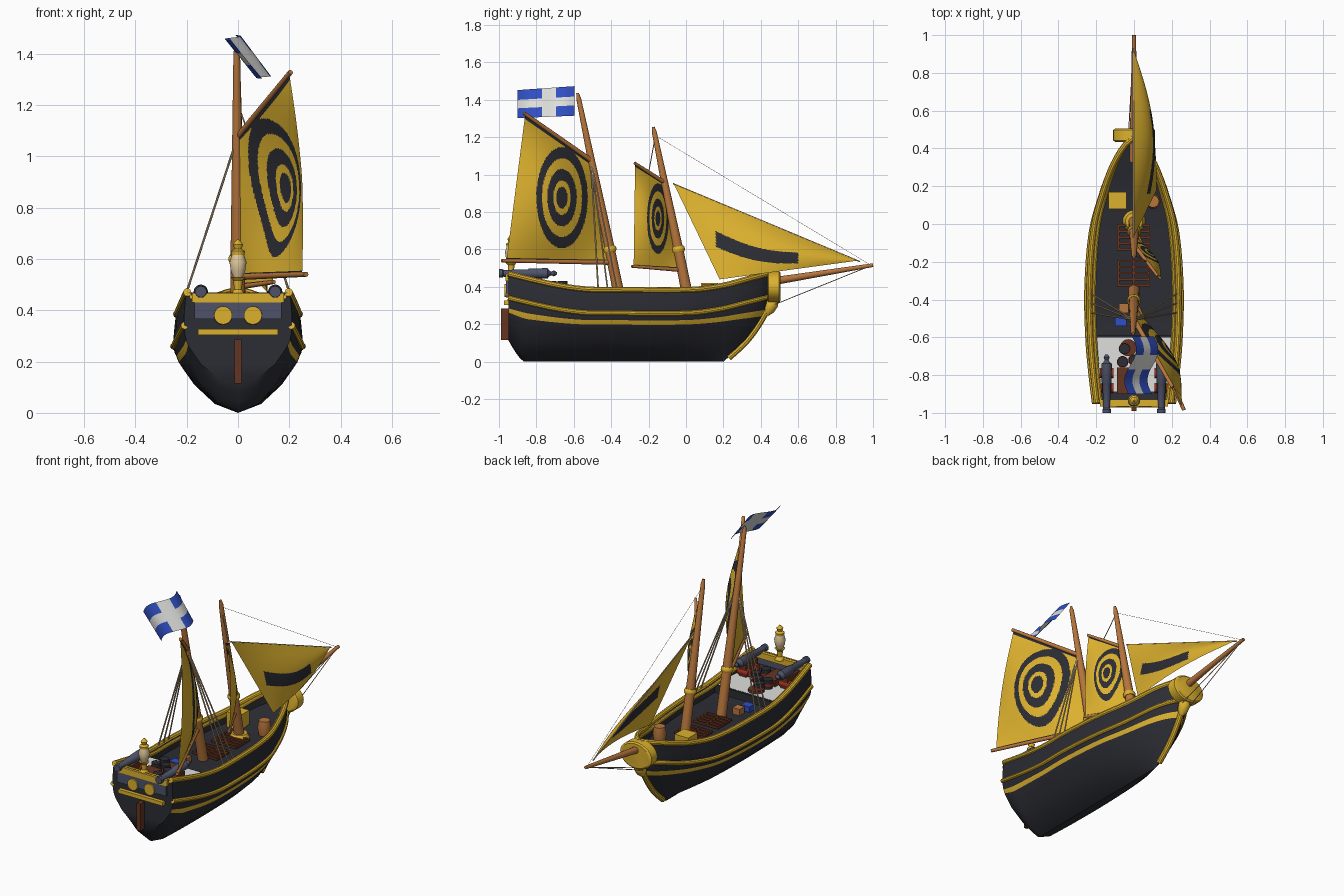
import bpy, bmesh, math
from mathutils import Vector as V, Matrix

if "Cube" in bpy.data.objects:
    bpy.data.objects.remove(bpy.data.objects["Cube"])

def mat(name, r, g, b):
    m = bpy.data.materials.new(name)
    m.diffuse_color = (r, g, b, 1)
    m.use_nodes = True
    m.node_tree.nodes["Principled BSDF"].inputs["Base Color"].default_value = m.diffuse_color
    return m

DARK = mat("charcoal", .025, .026, .034)
GOLD = mat("gold", .72, .44, .028)
WOOD = mat("orange wood", .47, .18, .045)
BROWN = mat("dark brown", .13, .035, .015)
WHITE = mat("off white", .74, .74, .72)
BLUE = mat("blue", .03, .08, .55)
SLATE = mat("slate", .075, .085, .14)
RED = mat("red", .4, .03, .015)
ROPE = mat("rope tan", .6, .43, .26)
CREAM = mat("lamp cream", .75, .58, .33)

def make(name, verts, faces, mats, rule=None):
    me = bpy.data.meshes.new(name)
    me.from_pydata(verts, [], faces)
    for m in mats:
        me.materials.append(m)
    if rule:
        for p in me.polygons:
            p.material_index = rule(p)
    bm = bmesh.new()
    bm.from_mesh(me)
    if "sail" not in name and "flag" not in name:
        bmesh.ops.remove_doubles(bm, verts=bm.verts, dist=1e-5)
        bmesh.ops.recalc_face_normals(bm, faces=bm.faces)
    bm.to_mesh(me)
    bm.free()
    o = bpy.data.objects.new(name, me)
    bpy.context.collection.objects.link(o)
    return o

def box(name, lo, hi, m):
    v = [(x, y, z) for x in (lo[0], hi[0]) for y in (lo[1], hi[1]) for z in (lo[2], hi[2])]
    return make(name, v, [(0, 1, 3, 2), (4, 6, 7, 5), (0, 4, 5, 1), (2, 3, 7, 6), (0, 2, 6, 4), (1, 5, 7, 3)], [m])

def turned(name, a, b, prof, m, n=20, sx=1):
    """Turned shape along a-b; prof = (fraction, radius) pairs."""
    a, b = V(a), V(b)
    q = (b - a).to_track_quat('Z', 'Y')
    v = [a.lerp(b, t) + q @ V((r * sx * math.cos(k * math.tau / n), r * math.sin(k * math.tau / n), 0))
         for t, r in prof for k in range(n)]
    f = [(i * n + k, i * n + (k + 1) % n, (i + 1) * n + (k + 1) % n, (i + 1) * n + k)
         for i in range(len(prof) - 1) for k in range(n)]
    f += [tuple(range(n)), tuple(range((len(prof) - 1) * n, len(prof) * n))]
    return make(name, v, f, [m])

def rod(name, a, b, r1, r2, m, n=14):
    return turned(name, a, b, [(0, r1), (1, r2)], m, n)

def tube(name, pts, r, m):
    c = bpy.data.curves.new(name, 'CURVE')
    c.dimensions, c.bevel_depth, c.bevel_resolution, c.use_fill_caps = '3D', r, 3, True
    s = c.splines.new('POLY')
    s.points.add(len(pts) - 1)
    for p, q in zip(s.points, pts):
        p.co = (*q, 1)
    c.materials.append(m)
    o = bpy.data.objects.new(name, c)
    bpy.context.collection.objects.link(o)

def interp(tab, x):
    """Smooth interpolation through (x, value) pairs."""
    x = min(max(x, tab[0][0]), tab[-1][0])
    i = max(k for k in range(len(tab) - 1) if tab[k][0] <= x)
    (x0, a), (x1, b) = tab[i], tab[i + 1]
    slope = lambda j: 0 if j in (0, len(tab) - 1) else (tab[j + 1][1] - tab[j - 1][1]) / (tab[j + 1][0] - tab[j - 1][0])
    h = x1 - x0
    t = (x - x0) / h
    m0, m1 = (slope(i) or (b - a) / h) * h, (slope(i + 1) or (b - a) / h) * h
    return (2*t**3 - 3*t*t + 1) * a + (t**3 - 2*t*t + t) * m0 + (3*t*t - 2*t**3) * b + (t**3 - t*t) * m1

# Hull: cross-section rows are (half width, height, share of sheer)
ROWS = [(0, 0, 0), (.09, .035, 0), (.17, .11, .1), (.212, .17, .35), (.231, .198, .5), (.24, .222, .62),
        (.246, .235, .8), (.251, .26, .95), (.249, .31, 1), (.241, .385, 1), (.22, .385, 1), (.216, .32, .8)]
BEAM = [(0, .84), (.12, .92), (.25, .98), (.45, 1), (.67, .9), (.8, .7), (.9, .48), (.97, .23), (1, .03)]
SHEER = [(0, .085), (.1, .05), (.2, .02), (.3, .002), (.4, 0), (.7, 0), (.82, .022), (.92, .06), (1, .09)]
BOW = [(0, .2), (.1, .31), (.2, .385), (.3, .435), (.5, .46)]

def hull(s, row, side=1, out=0):
    w, z, k = ROWS[row]
    z += k * interp(SHEER, s)
    z += .115 * max(0, 1 - z / .3) * max(0, 1 - s / .075) ** 1.5     # keel lifts to the transom
    y1 = interp(BOW, z)
    return V((side * (w * interp(BEAM, s) + out), -.95 + (y1 + .95) * s, z))

N, R = 54, len(ROWS)
ring = [(r, 1) for r in range(R - 1, -1, -1)] + [(r, -1) for r in range(1, R)]
M = len(ring)
verts = [hull(i / N, r, sd) for i in range(N + 1) for r, sd in ring]
faces = [(i * M + k, i * M + (k + 1) % M, (i + 1) * M + (k + 1) % M, (i + 1) * M + k) for i in range(N) for k in range(M)]
gold = {R - 6, R + 3}
nl = len(faces)
for k in range(9):      # transom
    a, b = R - 1 - k, R - 1 + k
    faces.append((a, a - 1, b + 1, b) if k else (a, a - 1, b + 1))
make("hull", verts, faces, [DARK, GOLD], lambda p: int(p.index < nl and p.index % M in gold))

# Gold rails following the hull lines
S = [i / 40 for i in range(41)]
for sd, tag in ((1, "right"), (-1, "left")):
    tube("top_rail_" + tag, [hull(s, 9, sd, -.005) for s in S], .016, GOLD)
    tube("inner_rail_" + tag, [hull(s, 10, sd, -.008) - V((0, 0, .015)) for s in S[:39]], .012, GOLD)
    tube("wale_" + tag, [hull(s, 7, sd, -.002) for s in S], .014, GOLD)
tube("stem", [(0, interp(BOW, z / 100) + .006, z / 100) for z in range(2, 36, 3)], .017, GOLD)
turned("stem_scroll", (0, .43, .25), (0, .475, .34), [(0, .012), (.3, .03), (.7, .035), (1, .02)], GOLD)
turned("bow_disc", (0, .435, .4), (0, .505, .4), [(0, .09), (.1, .1), (.9, .1), (1, .09)], GOLD, 28, 1.1)
bpy.data.objects["bow_disc"].data.transform(Matrix.Translation((0, 0, .4)) @ Matrix.Diagonal((1, 1, .84, 1)) @ Matrix.Translation((0, 0, -.4)))

# Raised stern deck
dv = [(sd * .219 * interp(BEAM, s), -.945 + 1.38 * s, .375) for s in S[:11] for sd in (-1, 1)]
make("stern_deck", dv, [(2*i, 2*i + 1, 2*i + 3, 2*i + 2) for i in range(10)], [WHITE])
box("stern_bulkhead", (-.212, -.602, .31), (.212, -.59, .373), DARK)

# Stern decoration and rudder
box("stern_panel", (-.17, -.962, .365), (.17, -.945, .43), SLATE)
box("stern_top_rail", (-.18, -.965, .43), (.18, -.93, .468), GOLD)
box("stern_bar", (-.155, -.972, .303), (.155, -.945, .327), GOLD)
for x in (-.058, .058):
    rod("stern_window", (x, -.945, .38), (x, -.97, .38), .037, .035, GOLD, 24)
box("rudder", (-.013, -.99, .115), (.013, -.94, .285), BROWN)

# Stern lantern
turned("lantern_base", (0, -.935, .46), (0, -.935, .53), [(0, .03), (.3, .015), (.8, .018), (1, .03)], GOLD)
turned("lantern_glass", (0, -.935, .525), (0, -.935, .62), [(0, .017), (.3, .028), (.65, .033), (1, .022)], CREAM)
turned("lantern_cap", (0, -.935, .615), (0, -.935, .675), [(0, .025), (.25, .027), (.4, .014), (.7, .02), (1, .004)], GOLD)

# Cannons on stands
for x in (-.145, .145):
    turned("cannon", (x, -1, .472), (x, -.69, .472), [(0, .022), (.06, .023), (.08, .018), (.5, .022), (.52, .026),
           (.84, .028), (.86, .018), (.9, .01), (.95, .016), (1, .006)], SLATE)
    box("cannon_stand", (x - .025, -.89, .37), (x + .025, -.77, .45), BROWN)
    for y in (-.87, -.79):
        rod("cannon_wheel", (x - .036, y, .4), (x + .036, y, .4), .025, .025, RED)

# Chest and kegs on the stern deck
box("stern_chest", (-.09, -.9, .37), (.0, -.76, .415), BROWN)
for x, y in ((-.06, -.73), (.0, -.72), (.05, -.77), (-.05, -.66), (.03, -.84)):
    rod("powder_keg", (x, y, .37), (x, y, .43), .028, .028, DARK)
    rod("keg_band", (x, y, .395), (x, y, .408), .031, .031, RED)
rod("rope_coil", (-.03, -.655, .37), (-.03, -.655, .39), .045, .045, BROWN, 20)

# Main deck fittings
for y0 in (-.33, -.14):
    for i in range(5):
        box("grate_bar", (-.09, y0 + i * .032, .325), (.085, y0 + i * .032 + .012, .338), BROWN)
    for x in (-.09, -.008, .073):
        box("grate_rail", (x, y0, .325), (x + .012, y0 + .14, .336), BROWN)
box("gold_crate", (-.135, .08, .32), (-.04, .17, .42), GOLD)
turned("barrel", (.1, .12, .32), (.1, .12, .415), [(0, .032), (.5, .04), (1, .032)], WOOD)
box("wooden_crate", (-.08, -.47, .32), (-.03, -.42, .36), WOOD)
box("blue_bundle", (-.1, -.54, .32), (-.04, -.49, .355), BLUE)

# Masts and spars
MAIN, FORE = (V((0, -.35, .32)), V((-.005, -.58, 1.436))), (V((0, .015, .32)), V((0, -.175, 1.255)))
for name, (a, b), r in (("main_mast", MAIN, .03), ("fore_mast", FORE, .03)):
    turned(name, a, b, [(0, r), (.3, r * .9), (.97, .013), (1, .007)], WOOD)
    p, d = a.lerp(b, (.6 - a.z) / (b.z - a.z)), (b - a).normalized()
    turned(name + "_ring", p - d * .016, p + d * .016, [(0, .03), (.3, .036), (.7, .036), (1, .03)], GOLD)
rod("fore_mast_collar", FORE[0], FORE[0] + V((0, 0, .03)), .06, .045, GOLD, 20)
rod("bowsprit", (0, .33, .408), (0, 1, .516), .025, .01, WOOD)
rod("main_boom", (0, -.4, .53), (.265, -.985, .54), .013, .01, WOOD)
rod("main_gaff", (0, -.505, 1.075), (.205, -.865, 1.328), .013, .01, WOOD)
rod("fore_boom", (0, -.03, .49), (.14, -.29, .51), .011, .008, WOOD)
rod("fore_gaff", (0, -.11, .955), (.125, -.275, 1.062), .011, .008, WOOD)

# Sails: curved patches, painted by position
def patch(name, c00, c10, c01, c11, bulge, mats, rule, n=56):
    c = [V(p) for p in (c00, c10, c01, c11)]
    v = []
    for j in range(n + 1):
        for i in range(n + 1):
            s, t = i / n, j / n
            v.append(c[0].lerp(c[1], s).lerp(c[2].lerp(c[3], s), t) + bulge(s, t))
    f = [(j*(n+1) + i, j*(n+1) + i + 1, (j+1)*(n+1) + i + 1, (j+1)*(n+1) + i) for j in range(n) for i in range(n)]
    return make(name, v, f, mats, lambda p: int(rule(p.center, (p.index % n + .5) / n, (p.index // n + .5) / n)))

def target(cy, cz, ry, rz):
    def rule(p, s, t):
        d = math.hypot((p.y - cy) / ry, (p.z - cz) / rz)
        return d < .22 or .34 < d < .57 or .78 < d < 1 or t > .975 or t < .022
    return rule

belly = lambda k: lambda s, t: V((k, 0, 0)) * math.sin(math.pi * t) * math.sin(math.pi * .92 * s)
patch("main_sail", (.01, -.42, .535), (.25, -.96, .54), (0, -.515, 1.07), (.2, -.86, 1.32), belly(.09),
      [GOLD, DARK], target(-.663, .877, .137, .27), 110)
patch("fore_sail", (.01, -.045, .495), (.135, -.28, .505), (0, -.125, .96), (.12, -.272, 1.055), belly(.05),
      [GOLD, DARK], target(-.15, .765, .058, .188), 90)
patch("jib_sail", (0, .917, .54), (.12, .18, .44), (0, .917, .54), (0, -.065, .95),
      lambda s, t: V((.06 * math.sin(math.pi * s) * math.sin(math.pi * (.2 + .8 * t)), 0, 0)), [GOLD, DARK],
      lambda p, s, t: .16 < p.y < .6 and abs(p.z - .655 + .227 * (p.y - .16) + .03 * math.sin((p.y - .16) * 7.1))
      < .042 - .03 * (p.y - .16), 110)

# Flag with a white cross
patch("flag", (.105, -.595, 1.315), (.095, -.9, 1.302), (-.01, -.595, 1.473), (-.03, -.9, 1.452),
      lambda s, t: V((.026 * math.sin(math.tau * s), 0, 0)), [BLUE, WHITE],
      lambda p, s, t: abs(s - .45) < .125 or abs(t - .5) < .15, 40)

# Rigging
def rope(name, a, b, r=.003):
    rod(name, a, b, r, r, ROPE, 6)

for sd in (-1, 1):
    for y in (-.37, -.42, -.47):
        rope("main_shroud", (0, -.508, 1.08), (sd * .225, y, .395), .0045)
    rope("bow_stay", (0, .98, .51), (sd * .03, .46, .3), .0025)
rope("fore_stay", (0, -.165, 1.21), (0, .985, .518), .001)
rope("jib_luff_rope", (-.003, .93, .535), (-.003, -.07, .952), .004)
rope("fore_gaff_lift", (0, -.165, 1.2), (.07, -.2, 1.01), .003)

# Convert the curves and smooth everything, keeping edges sharp
bpy.ops.object.select_all(action='SELECT')
bpy.context.view_layer.objects.active = bpy.data.objects["hull"]
bpy.ops.object.convert(target='MESH')
bpy.ops.object.shade_smooth_by_angle(angle=math.radians(35))
